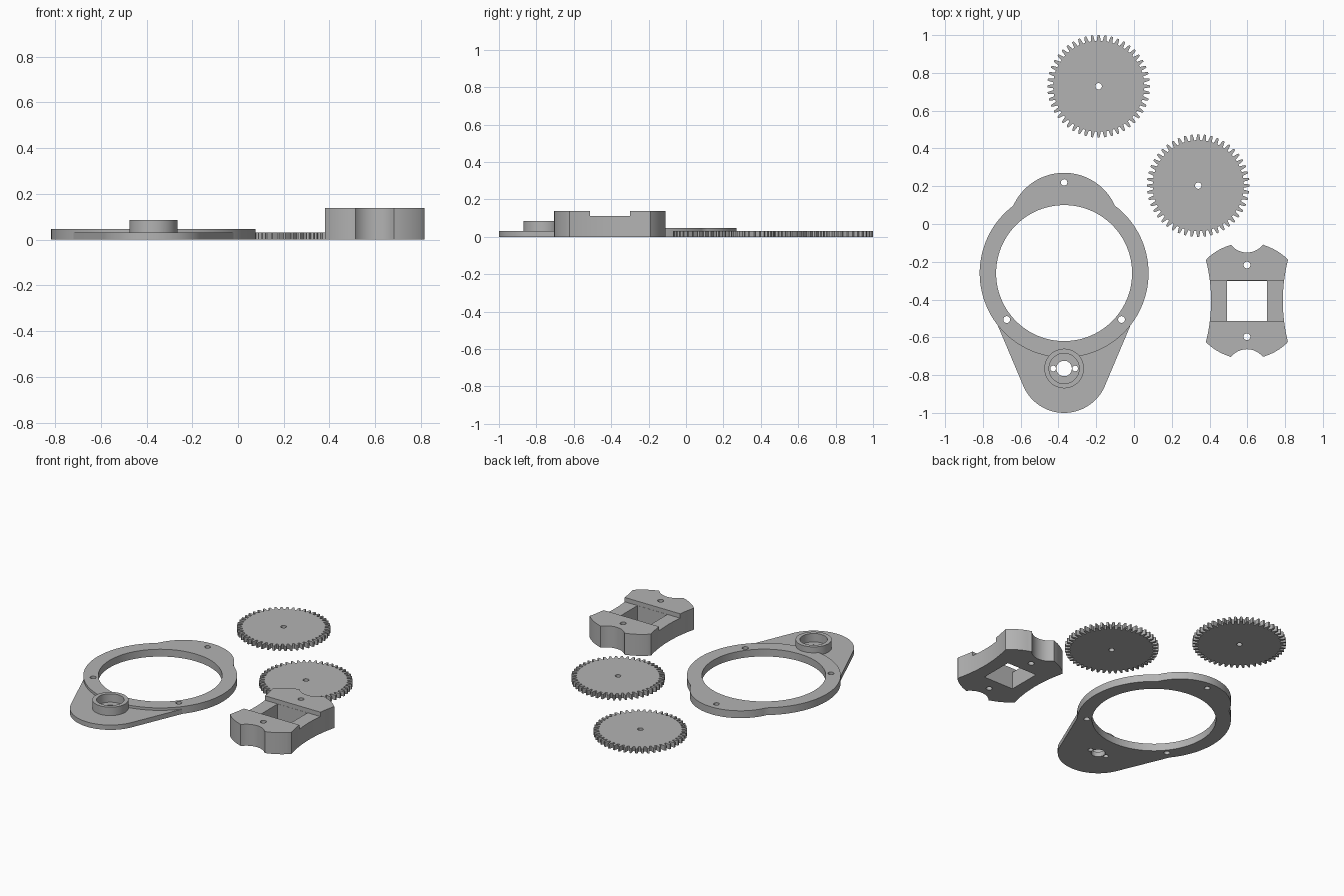
import bpy, bmesh
from math import sin, cos, radians, pi

cube = bpy.data.objects.get("Cube")
if cube:
    bpy.data.objects.remove(cube, do_unlink=True)

grey = bpy.data.materials.new("plain grey")
grey.use_nodes = True
grey.diffuse_color = (0.45, 0.45, 0.45, 1)
grey.node_tree.nodes["Principled BSDF"].inputs["Base Color"].default_value = (0.45, 0.45, 0.45, 1)


def arc(cx, cy, r, a0=0, a1=360, n=48):
    """Points along an arc, leaving out the last one so arcs chain cleanly."""
    angles = [radians(a0 + (a1 - a0) * i / n) for i in range(n)]
    return [(cx + r * cos(a), cy + r * sin(a)) for a in angles]


def plate(name, loops, z0, z1):
    """Extrude an outline (first loop) with holes (other loops) from z0 to z1."""
    curve = bpy.data.curves.new(name, "CURVE")
    curve.dimensions = "2D"
    curve.fill_mode = "BOTH"
    curve.extrude = (z1 - z0) / 2
    for loop in loops:
        spline = curve.splines.new("POLY")
        spline.points.add(len(loop) - 1)
        for p, (x, y) in zip(spline.points, loop):
            p.co = (x, y, 0, 1)
        spline.use_cyclic_u = True
    temp = bpy.data.objects.new(name + " profile", curve)
    bpy.context.collection.objects.link(temp)
    dg = bpy.context.evaluated_depsgraph_get()
    mesh = bpy.data.meshes.new_from_object(temp.evaluated_get(dg))
    bpy.data.objects.remove(temp, do_unlink=True)
    bm = bmesh.new()
    bm.from_mesh(mesh)
    bmesh.ops.remove_doubles(bm, verts=bm.verts, dist=1e-5)
    bmesh.ops.recalc_face_normals(bm, faces=bm.faces)
    bmesh.ops.translate(bm, verts=bm.verts, vec=(0, 0, (z0 + z1) / 2))
    bm.to_mesh(mesh)
    bm.free()
    mesh.materials.clear()
    mesh.materials.append(grey)
    mesh.name = name
    obj = bpy.data.objects.new(name, mesh)
    bpy.context.collection.objects.link(obj)
    return obj


def combine(obj, other, operation):
    """Boolean the other solid into obj, then discard it."""
    mod = obj.modifiers.new("combine", "BOOLEAN")
    mod.operation = operation
    mod.solver = "EXACT"
    mod.object = other
    dg = bpy.context.evaluated_depsgraph_get()
    mesh = bpy.data.meshes.new_from_object(obj.evaluated_get(dg))
    obj.modifiers.clear()
    obj.data = mesh
    bpy.data.objects.remove(other, do_unlink=True)


def smooth(obj):
    bpy.ops.object.select_all(action="DESELECT")
    obj.select_set(True)
    bpy.context.view_layer.objects.active = obj
    bpy.ops.object.shade_smooth_by_angle(angle=radians(30))


# Mounting plate: ring with a rounded lobe at the back
px, ring_y, boss_y = -0.37, -0.26, -0.765
outline = arc(px, -0.024, 0.295, 24, 156, 32) + arc(px, ring_y, 0.447, 127.2, 412.8, 96)
base = plate("mounting_plate", [outline, arc(px, ring_y, 0.36, n=96)], 0, 0.047)

# Thinner tapered tail, tucked into the ring
tail = ([(px + 0.35, -0.54)] + arc(px, ring_y, 0.40, -35, -145, 40)
        + [(px - 0.35, -0.54)] + arc(px, boss_y, 0.235, 203, 337, 48)
        + [(px + 0.216, -0.857)])
combine(base, plate("tail", [tail], 0, 0.031), "UNION")

# Bearing boss with a stepped bore
combine(base, plate("boss", [arc(px, boss_y, 0.105)], 0.01, 0.085), "UNION")
combine(base, plate("bore", [arc(px, boss_y, 0.08)], 0.031, 0.2), "DIFFERENCE")

# Shaft, pin and screw holes
holes = [(px, boss_y, 0.041), (px - 0.058, boss_y, 0.015), (px + 0.058, boss_y, 0.015),
         (px, 0.22, 0.017), (px - 0.304, -0.506, 0.018), (px + 0.304, -0.506, 0.018)]
for x, y, r in holes:
    combine(base, plate("hole", [arc(x, y, r, n=32)], -0.1, 0.2), "DIFFERENCE")
smooth(base)


# Two spur gears
def gear(name, cx, cy, teeth=48):
    tooth = [(-0.33, 0.241), (-0.25, 0.256), (-0.14, 0.272),
             (0.14, 0.272), (0.25, 0.256), (0.33, 0.241)]
    points = []
    for i in range(teeth):
        for offset, r in tooth:
            a = 2 * pi * (i + offset) / teeth
            points.append((cx + r * cos(a), cy + r * sin(a)))
    smooth(plate(name, [points, arc(cx, cy, 0.017, n=32)], 0, 0.031))


gear("back_gear", -0.187, 0.729)
gear("front_gear", 0.34, 0.203)

# Holder block: waisted sides, rounded ends with a notch in each
bx, by = 0.598, -0.407
half = (arc(1.067, 0, 0.877, 194.2, 165.8, 24) + arc(0, 0, 0.308, 45, 74.1, 12)
        + arc(0, 0.363, 0.107, -37.4, -142.6, 24) + arc(0, 0, 0.308, 105.9, 135, 12))
outline = [(bx + s * x, by + s * y) for s in (1, -1) for x, y in half]


def rectangle(w, h):
    return [(bx + i * w, by + j * h) for i, j in ((-1, -1), (1, -1), (1, 1), (-1, 1))]


screws = [arc(bx, by + s * 0.19, 0.018, n=32) for s in (-1, 1)]
block = plate("holder_block", [outline, rectangle(0.106, 0.106)] + screws, 0, 0.138)

# Shallow channel across the top of the block
combine(block, plate("channel", [rectangle(0.4, 0.107)], 0.11, 0.2), "DIFFERENCE")
smooth(block)
